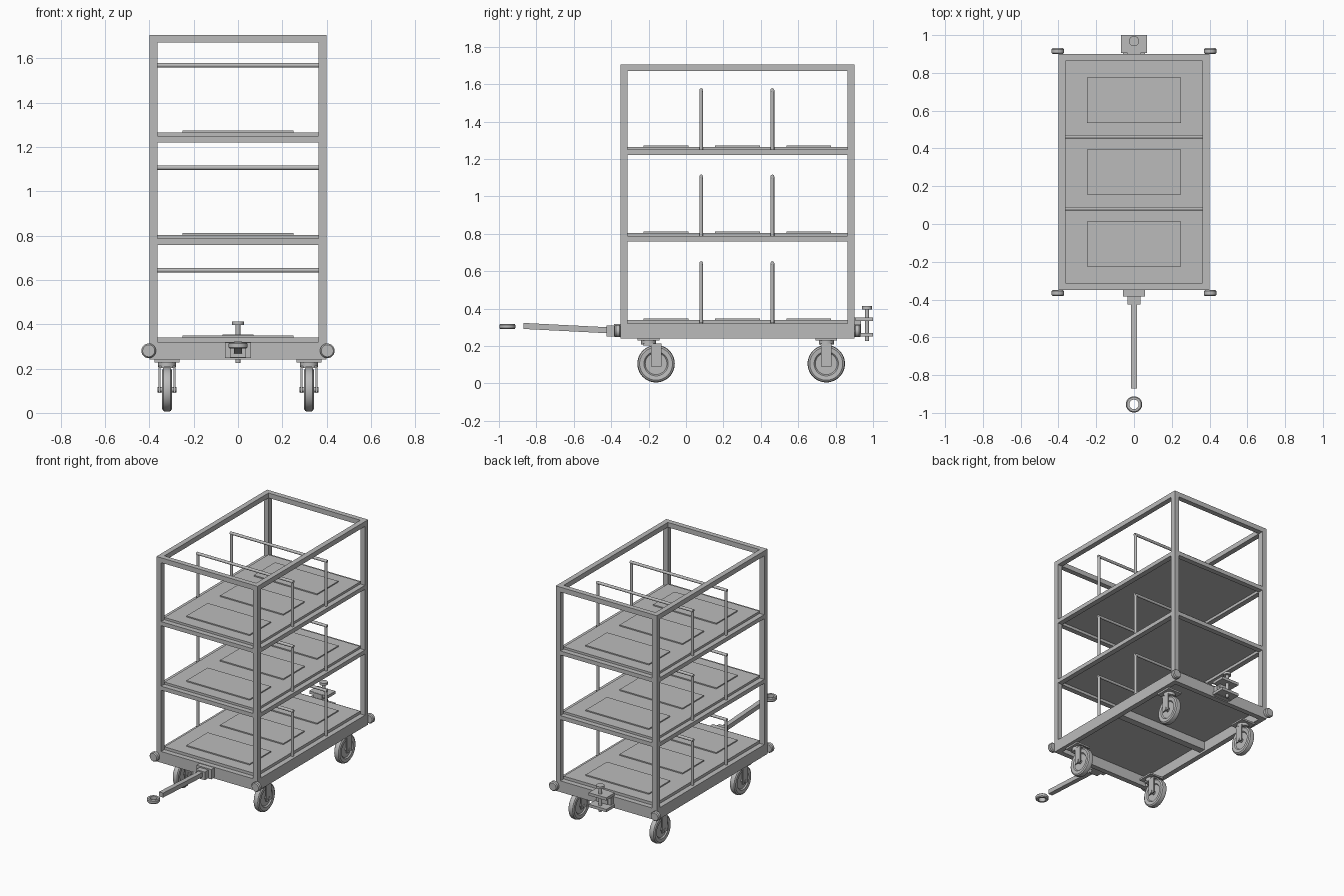
import bpy, bmesh, math
from mathutils import Vector

cube = bpy.data.objects.get("Cube")
if cube:
    bpy.data.objects.remove(cube, do_unlink=True)

grey = bpy.data.materials.new("steel grey")
grey.use_nodes = True
COLOUR = (0.50, 0.50, 0.50, 1)
grey.diffuse_color = COLOUR
grey.node_tree.nodes["Principled BSDF"].inputs["Base Color"].default_value = COLOUR


def finish(name, bm, smooth=False):
    bmesh.ops.recalc_face_normals(bm, faces=bm.faces)
    mesh = bpy.data.meshes.new(name)
    bm.to_mesh(mesh)
    bm.free()
    obj = bpy.data.objects.new(name, mesh)
    bpy.context.collection.objects.link(obj)
    mesh.materials.append(grey)
    if smooth:
        bpy.ops.object.select_all(action='DESELECT')
        obj.select_set(True)
        bpy.context.view_layer.objects.active = obj
        bpy.ops.object.shade_smooth_by_angle(angle=math.radians(35))
    return obj


def box(name, x, y, z):
    """Box from (min, max) pairs."""
    bm = bmesh.new()
    bmesh.ops.create_cube(bm, size=1)
    for v in bm.verts:
        v.co = [(a + b) / 2 + c * (b - a) for (a, b), c in zip((x, y, z), v.co)]
    return finish(name, bm)


def lathe(name, profile, centre, axis, closed=False, steps=40):
    """Spin (radius, offset) points round an axis through centre."""
    bm = bmesh.new()
    verts = [bm.verts.new((r, 0, h)) for r, h in profile]
    edges = [bm.edges.new(p) for p in zip(verts, verts[1:])]
    if closed:
        edges.append(bm.edges.new((verts[-1], verts[0])))
    bmesh.ops.spin(bm, geom=verts + edges, cent=(0, 0, 0), axis=(0, 0, 1),
                   angle=math.tau, steps=steps)
    bmesh.ops.remove_doubles(bm, verts=bm.verts, dist=0.0001)
    turn = Vector((0, 0, 1)).rotation_difference(Vector(axis)).to_matrix()
    for v in bm.verts:
        v.co = turn @ v.co + Vector(centre)
    return finish(name, bm, True)


def rod(name, start, end, radius):
    a, b = Vector(start), Vector(end)
    d = b - a
    return lathe(name, [(0, 0), (radius, 0), (radius, d.length), (0, d.length)],
                 a, d.normalized(), steps=24)


W, FRONT, BACK, T = 0.40, -0.35, 0.90, 0.037
MID = (FRONT + BACK) / 2
SIDES = ((-1, "right"), (1, "left"))


def span(centre, half):
    return (centre - half, centre + half)


def ring_frame(name, z):
    """Four beams round the outline."""
    for s, side in SIDES:
        box(f"{name}_{side}_beam", span(s * (W - T / 2), T / 2), (FRONT, BACK), z)
    for y, end in ((FRONT, "front"), (BACK - T, "back")):
        box(f"{name}_{end}_beam", (-W + T, W - T), (y, y + T), z)


# Frame: base, shelves, top and posts
ring_frame("base", (0.24, 0.32))
ring_frame("top", (1.67, 1.705))
box("base_crossbar", (-W + T, W - T), span(MID, 0.025), (0.255, 0.322))
for s, side in SIDES:
    for y, end in ((FRONT, "front"), (BACK - T, "back")):
        box(f"{end}_{side}_post", span(s * (W - T / 2), T / 2), (y, y + T), (0.32, 1.67))

# Shelves with raised pads and divider hoops
for name, top in (("lower", 0.34), ("middle", 0.803), ("upper", 1.265)):
    if name != "lower":
        ring_frame(name + "_shelf", (top - 0.045, top - 0.016))
    box(name + "_shelf_panel", span(0, W - T), (FRONT + T, BACK - T), (top - 0.025, top))
    for i in range(3):
        box(f"{name}_shelf_pad_{i + 1}", span(0, 0.25),
            span(MID + 0.381 * (i - 1), 0.12), (top, top + 0.008))
    for y in (0.081, 0.462):
        hx, hz = 0.374, top + 0.303
        for s, side in SIDES:
            rod(f"{name}_divider_{side}_leg", (s * hx, y, top - 0.018), (s * hx, y, hz), 0.01)
        rod(name + "_divider_bar", (-hx - 0.009, y, hz), (hx + 0.009, y, hz), 0.01)

# Corner bumpers
BUMPER = [(0, 0), (0.027, 0), (0.033, 0.006), (0.033, 0.025), (0.027, 0.032), (0, 0.032)]
for s, side in SIDES:
    for y, d, end in ((FRONT, -1, "front"), (BACK, 1, "back")):
        lathe(f"{end}_{side}_bumper", BUMPER, (s * 0.403, y, 0.28), (0, d, 0))

# Casters: the front pair swivels, the back pair is fixed
TYRE = [(0.014, -0.012), (0.058, -0.012), (0.065, -0.02), (0.088, -0.022), (0.097, -0.016),
        (0.10, 0), (0.097, 0.016), (0.088, 0.022), (0.065, 0.02), (0.058, 0.012), (0.014, 0.012)]
for s, side in SIDES:
    x = s * 0.32
    for y, mount, end in ((-0.16, -0.20, "front"), (0.75, 0.75, "back")):
        tag = f"{end}_{side}_caster"
        lathe(tag + "_wheel", TYRE, (x, y, 0.105), (1, 0, 0), closed=True, steps=48)
        rod(tag + "_axle", (x - 0.042, y, 0.105), (x + 0.042, y, 0.105), 0.012)
        for k in (-1, 1):
            box(tag + "_fork_plate", span(x + k * 0.034, 0.004), span(y, 0.028), (0.09, 0.21))
        box(tag + "_fork_top", span(x, 0.038), (mount - 0.03, y + 0.03), (0.202, 0.212))
        rod(tag + "_swivel", (x, mount, 0.208), (x, mount, 0.23), 0.04)
        box(tag + "_mount_plate", span(x, 0.057), span(mount, 0.058), (0.228, 0.24))

# Tow bar with socket and eye
box("tow_bracket", span(0, 0.058), (-0.385, FRONT), (0.247, 0.317))
box("tow_socket", span(0, 0.035), (-0.425, -0.385), (0.25, 0.308))
bar = box("tow_bar", span(0, 0.017), (-0.87, -0.40), span(0.283, 0.016))
for v in bar.data.vertices:
    if v.co.y < -0.8:
        v.co.z += 0.024
lathe("tow_eye", [(0.025, -0.014), (0.038, -0.014), (0.043, -0.008), (0.043, 0.008),
                  (0.038, 0.014), (0.025, 0.014)], (0, -0.955, 0.304), (0, 0, 1), closed=True)

# Rear hitch with drop pin
box("hitch_block", span(0, 0.058), (BACK, 0.932), (0.247, 0.317))
box("hitch_web", span(0, 0.035), (BACK, 0.936), (0.25, 0.352))
for name, z in (("upper", 0.343), ("lower", 0.26)):
    box(f"hitch_{name}_plate", span(0, 0.07), (0.905, 1.0), span(z, 0.01))
rod("hitch_pin", (0, 0.968, 0.226), (0, 0.968, 0.40), 0.011)
rod("hitch_pin_head", (0, 0.968, 0.396), (0, 0.968, 0.413), 0.027)
